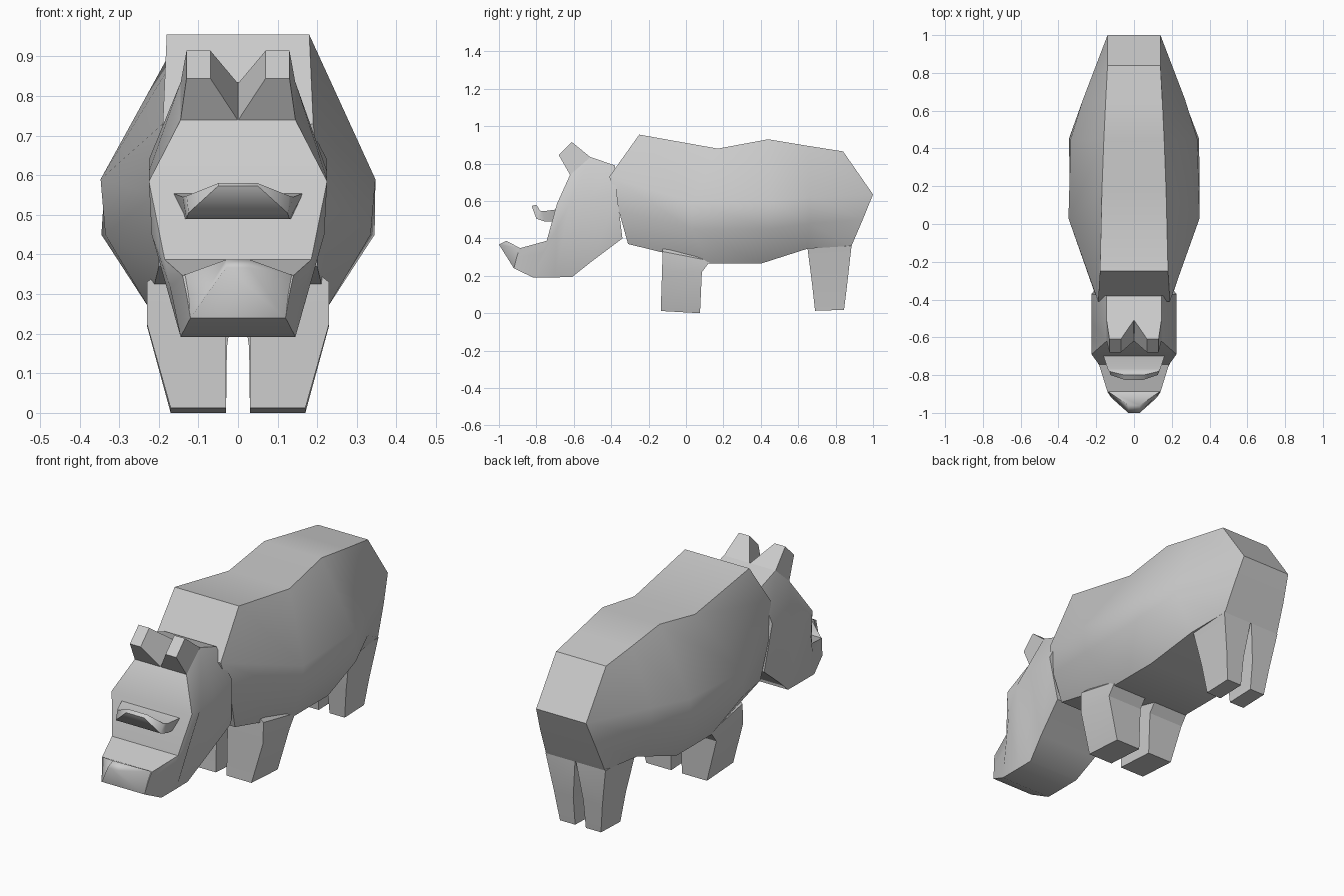
import bpy, bmesh
from math import radians

if "Cube" in bpy.data.objects:
    bpy.data.objects.remove(bpy.data.objects["Cube"])


def loft(name, rings, mirror=False, angle=42):
    """Skin consecutive rings and close both ends with quads."""
    bm = bmesh.new()
    loops = [[bm.verts.new(p) for p in r] for r in rings]
    n = len(loops[0])
    for a, b in zip(loops, loops[1:]):
        for i in range(n):
            j = (i + 1) % n
            bm.faces.new((a[i], a[j], b[j], b[i]))
    for end in (loops[0], loops[-1]):
        for i in range(n // 2 - 1):
            bm.faces.new((end[i], end[i + 1], end[n - 2 - i], end[n - 1 - i]))
    bmesh.ops.recalc_face_normals(bm, faces=bm.faces)
    me = bpy.data.meshes.new(name)
    bm.to_mesh(me)
    bm.free()
    ob = bpy.data.objects.new(name, me)
    bpy.context.collection.objects.link(ob)
    bpy.ops.object.select_all(action='DESELECT')
    ob.select_set(True)
    bpy.context.view_layer.objects.active = ob
    bpy.ops.object.shade_smooth_by_angle(angle=radians(angle))
    if mirror:
        ob.modifiers.new("Mirror", 'MIRROR')
    return ob


def sym(*half):
    """Full ring from the points of its right half."""
    return list(half) + [(-x, y, z) for x, y, z in reversed(half)]


def quad(x0, x1, front, back):
    """Four-sided ring between two (y, z) edges."""
    return [(x0, *front), (x1, *front), (x1, *back), (x0, *back)]


# Body: top ridge, upper flank, lower flank and belly points at each station
loft("body", [
    sym((.18, -.25, .955), (.19, -.41, .73), (.21, -.36, .55), (.20, -.31, .37)),
    sym((.17, .17, .88), (.347, .03, .59), (.335, .03, .45), (.225, .12, .265)),
    sym((.16, .44, .93), (.335, .45, .60), (.345, .45, .45), (.225, .40, .265)),
    sym((.15, .65, .895), (.27, .66, .62), (.265, .66, .48), (.18, .65, .345)),
    sym((.14, .84, .865), (.14, 1.0, .635), (.155, .945, .50), (.165, .885, .36)),
])

# Head: from the neck to the blunt snout
loft("head", [
    sym((.145, -.38, .79), (.225, -.37, .64), (.20, -.34, .40)),
    sym((.145, -.51, .835), (.225, -.52, .61), (.17, -.50, .28)),
    sym((.145, -.62, .74), (.225, -.62, .59), (.145, -.61, .193)),
    sym((.225, -.69, .585), (.218, -.69, .45), (.145, -.70, .192)),
    sym((.185, -.745, .387), (.172, -.77, .32), (.145, -.82, .192)),
    sym((.14, -.89, .347), (.13, -.905, .30), (.12, -.92, .24)),
])

# Front horn, tapering up from the snout
loft("front_horn", [
    sym((.14, -.885, .347), (.12, -.92, .24)),
    sym((.03, -.96, .387), (.03, -1.0, .367)),
], angle=75)

# Small wide horn on the face
loft("rear_horn", [
    sym((.165, -.69, .555), (.135, -.70, .49)),
    sym((.14, -.765, .545), (.13, -.755, .49)),
    sym((.13, -.78, .548), (.125, -.80, .505)),
    sym((.05, -.80, .58), (.05, -.825, .573)),
], angle=60)

# Ears
loft("ears", [
    quad(.001, .145, (-.62, .74), (-.51, .833)),
    quad(.07, .13, (-.68, .845), (-.61, .915)),
], mirror=True, angle=25)

# Legs
loft("front_legs", [
    quad(.03, .17, (-.135, .012), (.075, .0)),
    quad(.03, .23, (-.128, .225), (.085, .22)),
    quad(.03, .23, (-.125, .33), (.13, .28)),
    quad(.03, .12, (-.12, .42), (.13, .40)),
], mirror=True, angle=25)
loft("back_legs", [
    quad(.03, .115, (.69, .013), (.845, .018)),
    quad(.028, .135, (.673, .165), (.863, .165)),
    quad(.003, .168, (.65, .345), (.885, .36)),
    quad(.003, .13, (.66, .42), (.88, .42)),
], mirror=True, angle=25)
